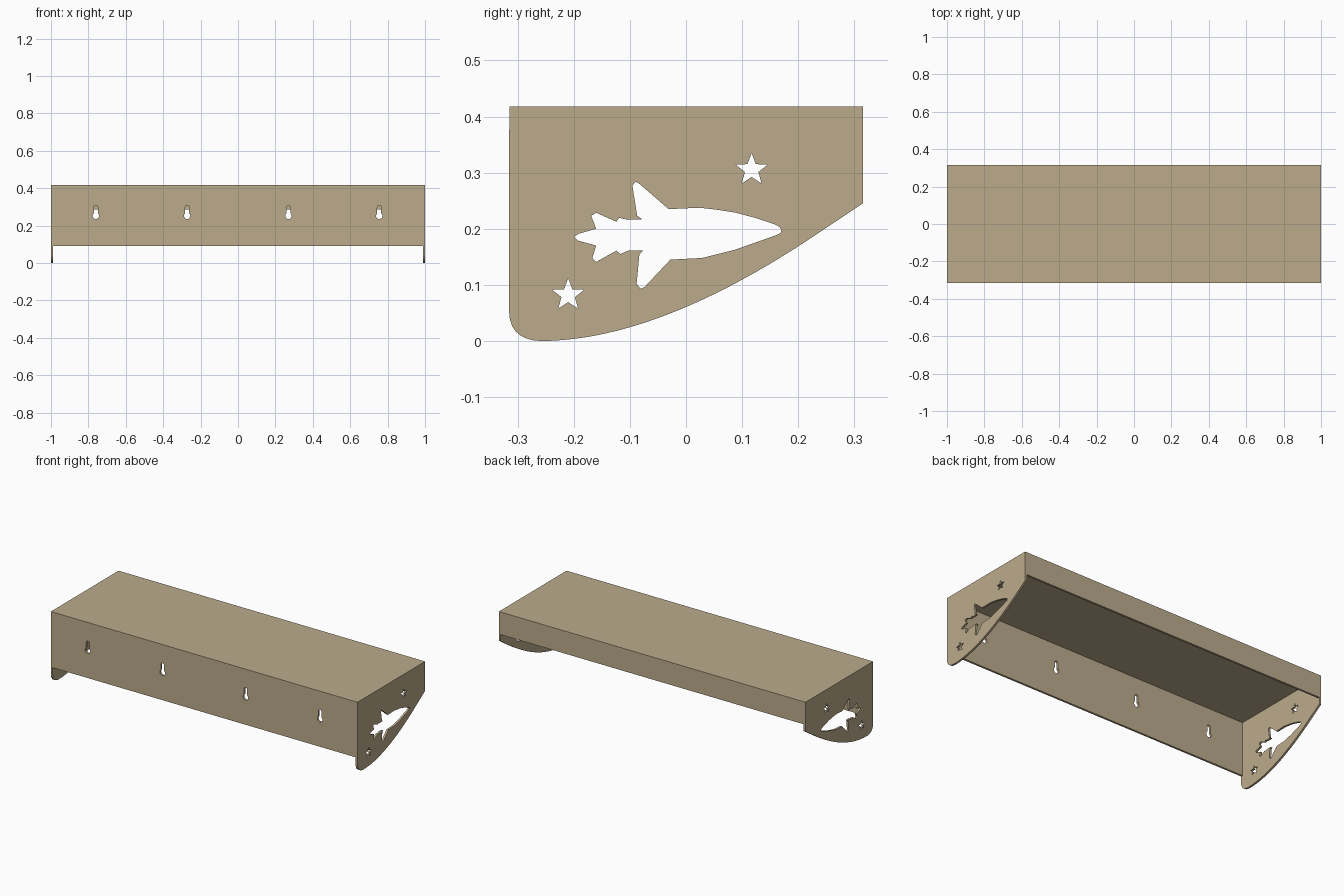
import bpy, bmesh, math
from mathutils import Matrix, Vector
from mathutils.geometry import interpolate_bezier

if "Cube" in bpy.data.objects:
    bpy.data.objects.remove(bpy.data.objects["Cube"])

T = 0.012          # sheet thickness
HX, HY, TOP = 1.0, 0.315, 0.418

tan = bpy.data.materials.new("tan board")
tan.diffuse_color = (0.50, 0.41, 0.265, 1)
tan.use_nodes = True
tan.node_tree.nodes["Principled BSDF"].inputs["Base Color"].default_value = tan.diffuse_color


def sheet(name, loops, matrix):
    """Flat sheet of thickness T from an outline followed by hole outlines."""
    cu = bpy.data.curves.new(name, 'CURVE')
    cu.dimensions, cu.fill_mode, cu.extrude = '2D', 'BOTH', T / 2
    for pts in loops:
        s = cu.splines.new('POLY')
        s.points.add(len(pts) - 1)
        for p, (u, v) in zip(s.points, pts):
            p.co = (u, v, 0, 1)
        s.use_cyclic_u = True
    tmp = bpy.data.objects.new(name + "_profile", cu)
    bpy.context.collection.objects.link(tmp)
    dg = bpy.context.evaluated_depsgraph_get()
    me = bpy.data.meshes.new_from_object(tmp.evaluated_get(dg))
    bpy.data.objects.remove(tmp)
    bm = bmesh.new()
    bm.from_mesh(me)
    bmesh.ops.remove_doubles(bm, verts=bm.verts, dist=1e-5)
    bmesh.ops.transform(bm, matrix=matrix, verts=bm.verts)
    bmesh.ops.recalc_face_normals(bm, faces=bm.faces)
    for f in bm.faces:
        f.smooth = False
        f.material_index = 0
    bm.to_mesh(me)
    bm.free()
    me.materials.clear()
    me.materials.append(tan)
    ob = bpy.data.objects.new(name, me)
    bpy.context.collection.objects.link(ob)
    return ob


def rect(u0, u1, v0, v1):
    return [(u0, v0), (u1, v0), (u1, v1), (u0, v1)]


def bezier(a, b, c, d, n):
    pts = interpolate_bezier(*[Vector((*p, 0)) for p in (a, b, c, d)], n)
    return [(p.x, p.y) for p in pts]


def star(cu, cv, r=0.030):
    out = []
    for i in range(10):
        a = math.pi / 2 + i * math.pi / 5
        k = r if i % 2 == 0 else r * 0.42
        out.append((cu + k * math.cos(a), cv + k * math.sin(a)))
    return out


def keyhole(cu, cv=0.252, r=0.017, w=0.0105, top=0.298):
    a0 = math.acos(w / r)
    big = [(cu + r * math.cos(a), cv + r * math.sin(a))
           for a in (math.pi - a0 + i * (math.pi + 2 * a0) / 16 for i in range(17))]
    cap = [(cu + w * math.cos(i * math.pi / 8), top + w * math.sin(i * math.pi / 8))
           for i in range(9)]
    return big + cap


# rocket-shaped cut-out, clockwise from the nose
rocket = [
    (.170, .198), (.167, .203), (.158, .208), (.125, .219), (.087, .229),
    (.055, .234), (.024, .2375), (-.031, .235), (-.083, .280), (-.090, .284),
    (-.0955, .277), (-.087, .223), (-.078, .217), (-.104, .216), (-.119, .2195),
    (-.124, .2125), (-.160, .2285), (-.169, .223), (-.160, .200), (-.192, .191),
    (-.199, .185), (-.193, .179), (-.160, .170), (-.167, .148), (-.160, .141),
    (-.124, .161), (-.117, .155), (-.103, .161), (-.076, .161), (-.083, .155),
    (-.088, .102), (-.081, .093), (-.074, .096), (-.028, .145), (.029, .148),
    (.087, .1625), (.162, .189), (.169, .193)]

# side panels: straight back and top, sweeping lower edge
side = [(-HY, TOP - T), (HY, TOP - T), (HY, .245)]
side += bezier((.24, .195), (.06, .073), (-.11, 0), (-.26, 0), 24)
side += bezier((-.26, 0), (-.295, .001), (-.315, .020), (-.315, .050), 8)[1:]
to_side = Matrix(((0, 0, 1, 0), (1, 0, 0, 0), (0, 1, 0, 0), (0, 0, 0, 1)))
for name, s in (("left_side", -1), ("right_side", 1)):
    sheet(name, [side, rocket, star(.117, .305), star(-.210, .082)],
          Matrix.Translation((s * (HX - T / 2), 0, 0)) @ to_side)

# wall panel with four hanging keyholes, and the shallow lip opposite
to_wall = Matrix.Rotation(math.pi / 2, 4, 'X')
sheet("wall_panel",
      [rect(-HX + T, HX - T, .09, TOP - T)] + [keyhole(x) for x in (-.76, -.272, .27, .755)],
      Matrix.Translation((0, -HY + T / 2, 0)) @ to_wall)
sheet("lip", [rect(-HX + T, HX - T, .285, TOP - T)],
      Matrix.Translation((0, HY - T / 2, 0)) @ to_wall)

# top board
sheet("top_board", [rect(-HX, HX, -HY, HY)], Matrix.Translation((0, 0, TOP - T / 2)))
